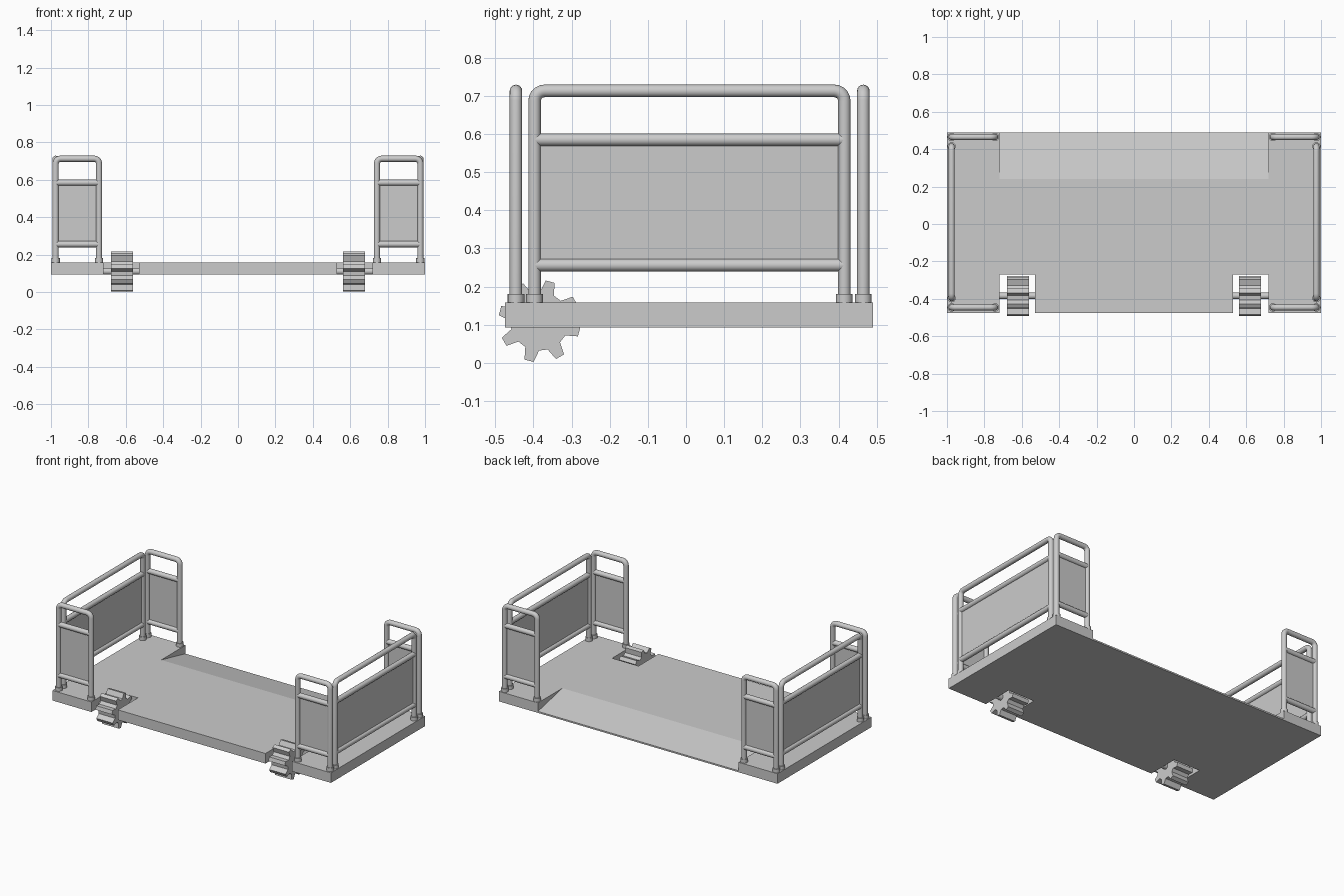
import bpy, bmesh
from math import sin, cos, pi, radians
from mathutils import Vector

if "Cube" in bpy.data.objects:
    bpy.data.objects.remove(bpy.data.objects["Cube"])

FLOOR, BASE, TOP = 0.158, 0.093, 0.713
R = 0.0165


def prism(name, profile, x0, x1):
    """Extrude a (y, z) profile along x."""
    bm = bmesh.new()
    face = bm.faces.new([bm.verts.new((x0, y, z)) for y, z in profile])
    ext = bmesh.ops.extrude_face_region(bm, geom=[face])
    moved = [v for v in ext["geom"] if isinstance(v, bmesh.types.BMVert)]
    bmesh.ops.translate(bm, verts=moved, vec=(x1 - x0, 0, 0))
    bmesh.ops.recalc_face_normals(bm, faces=bm.faces[:])
    me = bpy.data.meshes.new(name)
    bm.to_mesh(me)
    bm.free()
    ob = bpy.data.objects.new(name, me)
    bpy.context.collection.objects.link(ob)
    return ob


def box(name, lo, hi):
    return prism(name, [(lo[1], lo[2]), (hi[1], lo[2]), (hi[1], hi[2]), (lo[1], hi[2])], lo[0], hi[0])


def smooth(ob):
    bpy.ops.object.select_all(action='DESELECT')
    ob.select_set(True)
    bpy.context.view_layer.objects.active = ob
    bpy.ops.object.shade_smooth_by_angle(angle=radians(40))


def cylinder(name, a, b, r):
    a, b = Vector(a), Vector(b)
    d = b - a
    bpy.ops.mesh.primitive_cylinder_add(vertices=16, radius=r, depth=d.length, location=(a + b) / 2,
                                        rotation=d.to_track_quat('Z', 'Y').to_euler())
    ob = bpy.context.object
    ob.name = name
    smooth(ob)
    return ob


def hoop(name, a, b):
    """Tube going up from a, across with rounded corners, and down to b."""
    c = 0.026
    a, b = Vector(a), Vector(b)
    u = (b - a).normalized()
    pts = [a]
    for foot, s in ((a, 1), (b, -1)):
        arc = [foot + u * s * c * (1 - cos(t)) + Vector((0, 0, TOP - c - foot.z + c * sin(t)))
               for t in [i * pi / 10 for i in range(6)]]
        pts += arc if s == 1 else arc[::-1]
    pts.append(b)
    cu = bpy.data.curves.new(name, 'CURVE')
    cu.dimensions = '3D'
    cu.bevel_depth = R
    cu.bevel_resolution = 6
    sp = cu.splines.new('POLY')
    sp.points.add(len(pts) - 1)
    for p, co in zip(sp.points, pts):
        p.co = (*co, 1)
    ob = bpy.data.objects.new(name, cu)
    bpy.context.collection.objects.link(ob)
    bpy.ops.object.select_all(action='DESELECT')
    ob.select_set(True)
    bpy.context.view_layer.objects.active = ob
    bpy.ops.object.convert(target='MESH')
    smooth(bpy.context.object)


def railing(name, a, b):
    """Hoop, two cross bars, infill panel and foot collars between floor points a and b."""
    hoop(name + "_hoop", (*a, FLOOR), (*b, FLOOR))
    for label, z in (("lower", 0.256), ("upper", 0.585)):
        cylinder(f"{name}_{label}_bar", (*a, z), (*b, z), R)
    t = 0.003
    lo = [min(p, q) - (t if p == q else 0) for p, q in zip(a, b)]
    hi = [max(p, q) + (t if p == q else 0) for p, q in zip(a, b)]
    box(name + "_panel", (*lo, 0.256), (*hi, 0.585))
    for i, p in enumerate((a, b)):
        cylinder(f"{name}_collar_{i}", (*p, FLOOR - 0.005), (*p, 0.181), 0.022)


# platform slab, with rear ramp and front wheel notches cut out
slab = box("platform", (-1, -0.475, BASE), (1, 0.49, FLOOR))
slope = (FLOOR - 0.103) / 0.25
cutters = [prism("ramp_cutter", [(0.24, FLOOR), (0.54, FLOOR - slope * 0.30), (0.54, 0.3), (0.24, 0.3)],
                 -0.72, 0.72)]
for s in (-1, 1):
    cutters.append(box("notch_cutter", (min(s * .53, s * .72), -0.6, 0),
                       (max(s * .53, s * .72), -0.27, 0.3)))
for c in cutters:
    m = slab.modifiers.new("cut", 'BOOLEAN')
    m.operation, m.solver, m.object = 'DIFFERENCE', 'EXACT', c
    bpy.ops.object.select_all(action='DESELECT')
    bpy.context.view_layer.objects.active = slab
    slab.select_set(True)
    bpy.ops.object.modifier_apply(modifier=m.name)
    bpy.data.objects.remove(c)

# toothed wheel outline
CY, CZ = -0.384, 0.109
gear = []
for k in range(8):
    mid = radians(30 + 45 * k)
    for r, da in ((0.077, -14), (0.108, -6.5), (0.108, 6.5), (0.077, 14)):
        t = mid + radians(da)
        gear.append((CY + r * cos(t), CZ + r * sin(t)))

# wheels, axles and railings on both sides
for side, s in (("left", -1), ("right", 1)):
    prism(f"{side}_toothed_wheel", gear, s * 0.562, s * 0.68)
    cylinder(f"{side}_axle", (s * 0.505, CY, CZ + 0.002), (s * 0.73, CY, CZ + 0.002), 0.0175)
    railing(f"{side}_side_railing", (s * 0.975, -0.397), (s * 0.975, 0.415))
    railing(f"{side}_front_railing", (s * 0.743, -0.446), (s * 0.975, -0.446))
    railing(f"{side}_back_railing", (s * 0.743, 0.465), (s * 0.975, 0.465))
